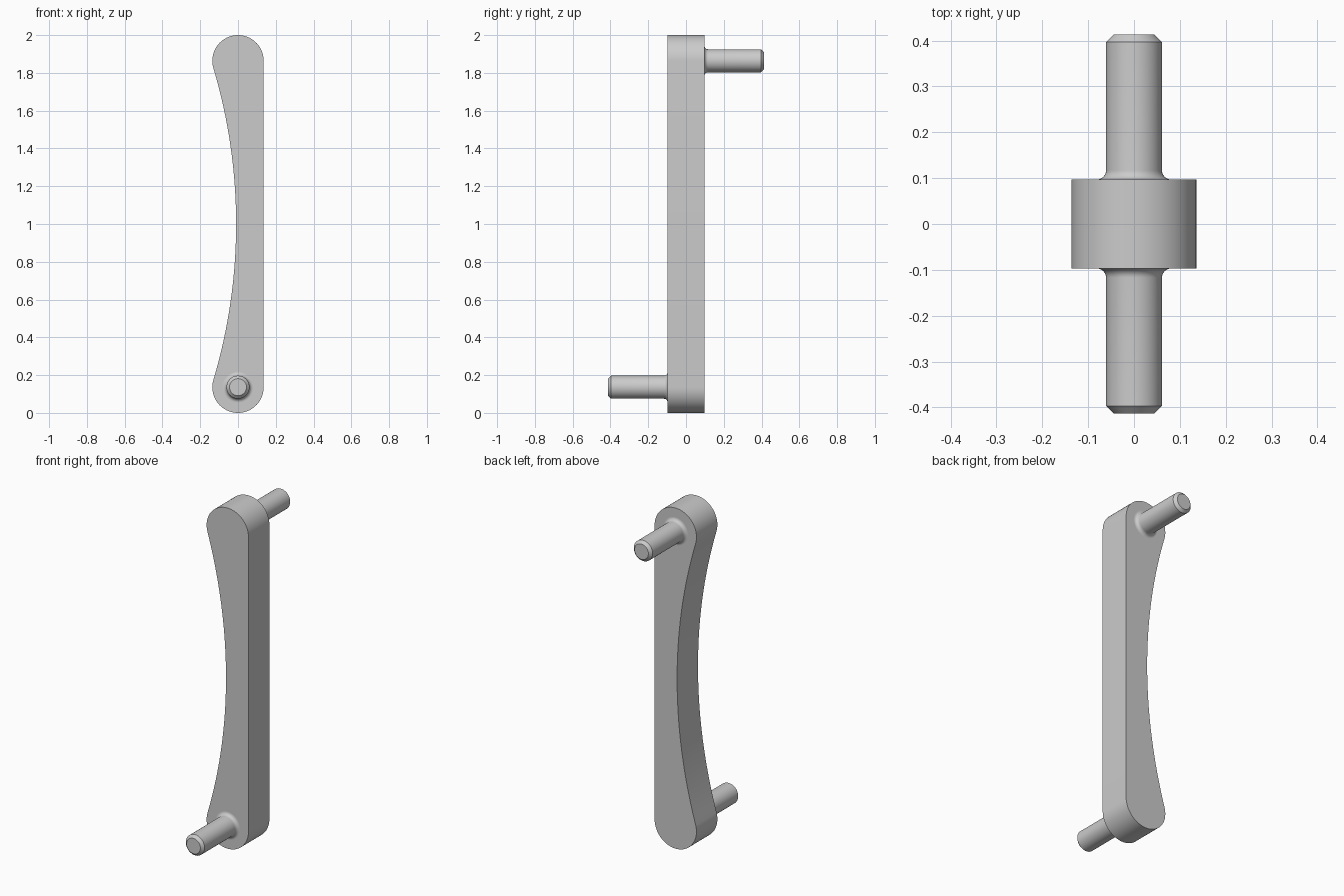
import bpy
import bmesh
from math import sin, cos, pi, atan2, sqrt

cube = bpy.data.objects.get("Cube")
if cube:
    bpy.data.objects.remove(cube, do_unlink=True)

END_R = 0.136           # rounded ends of the bar
LOW, HIGH = END_R, 2 - END_R
HALF_DEPTH = 0.097
WAIST_X = -0.01         # innermost point of the hollow edge
PIN_R, PIN_END = 0.061, 0.413
CHAMFER, FILLET = 0.016, 0.02

grey = bpy.data.materials.new("plain grey")
grey.use_nodes = True
colour = (0.6, 0.6, 0.6, 1)
grey.diffuse_color = colour
grey.node_tree.nodes["Principled BSDF"].inputs["Base Color"].default_value = colour


def finish(name, bm):
    bmesh.ops.recalc_face_normals(bm, faces=bm.faces)
    mesh = bpy.data.meshes.new(name)
    bm.to_mesh(mesh)
    bm.free()
    mesh.materials.append(grey)
    obj = bpy.data.objects.new(name, mesh)
    bpy.context.collection.objects.link(obj)
    bpy.ops.object.select_all(action="DESELECT")
    obj.select_set(True)
    bpy.context.view_layer.objects.active = obj
    bpy.ops.object.shade_smooth_by_angle(angle=pi / 6)
    return obj


def arc(cx, cz, r, start, stop, steps):
    angles = [start + (stop - start) * i / steps for i in range(steps + 1)]
    return [(cx + r * cos(a), cz + r * sin(a)) for a in angles]


# Bar: straight left edge, round ends, hollow right edge tangent to the ends
def make_bar():
    rise = 1 - LOW
    hollow_r = (rise ** 2 + WAIST_X ** 2 - END_R ** 2) / (2 * (END_R + WAIST_X))
    hollow_x = WAIST_X - hollow_r
    tilt = atan2(rise, -hollow_x)
    outline = arc(0, HIGH, END_R, 0, pi + tilt, 32)
    outline += arc(hollow_x, 1, hollow_r, tilt, -tilt, 40)[1:-1]
    outline += arc(0, LOW, END_R, pi - tilt, 2 * pi, 32)
    bm = bmesh.new()
    face = bm.faces.new([bm.verts.new((x, -HALF_DEPTH, z)) for x, z in outline])
    moved = bmesh.ops.extrude_face_region(bm, geom=[face], use_keep_orig=True)["geom"]
    verts = [v for v in moved if isinstance(v, bmesh.types.BMVert)]
    bmesh.ops.translate(bm, verts=verts, vec=(0, 2 * HALF_DEPTH, 0))
    finish("bar", bm)


# Pin: lathed about the y axis, with a root fillet and a chamfered tip
def make_pin(name, z, side):
    profile = [(0, HALF_DEPTH - 0.01), (PIN_R + FILLET, HALF_DEPTH - 0.01)]
    profile += arc(PIN_R + FILLET, HALF_DEPTH + FILLET, FILLET, 1.5 * pi, pi, 8)
    profile += [(PIN_R, PIN_END - CHAMFER), (PIN_R - CHAMFER, PIN_END), (0, PIN_END)]
    bm = bmesh.new()
    verts = [bm.verts.new((r, side * y, 0)) for r, y in profile]
    edges = [bm.edges.new(pair) for pair in zip(verts, verts[1:])]
    bmesh.ops.spin(bm, geom=verts + edges, cent=(0, 0, 0), axis=(0, 1, 0),
                   angle=2 * pi, steps=48)
    bmesh.ops.remove_doubles(bm, verts=bm.verts, dist=0.0001)
    finish(name, bm).location.z = z


make_bar()
make_pin("lower_front_pin", LOW, -1)
make_pin("upper_back_pin", HIGH, 1)
